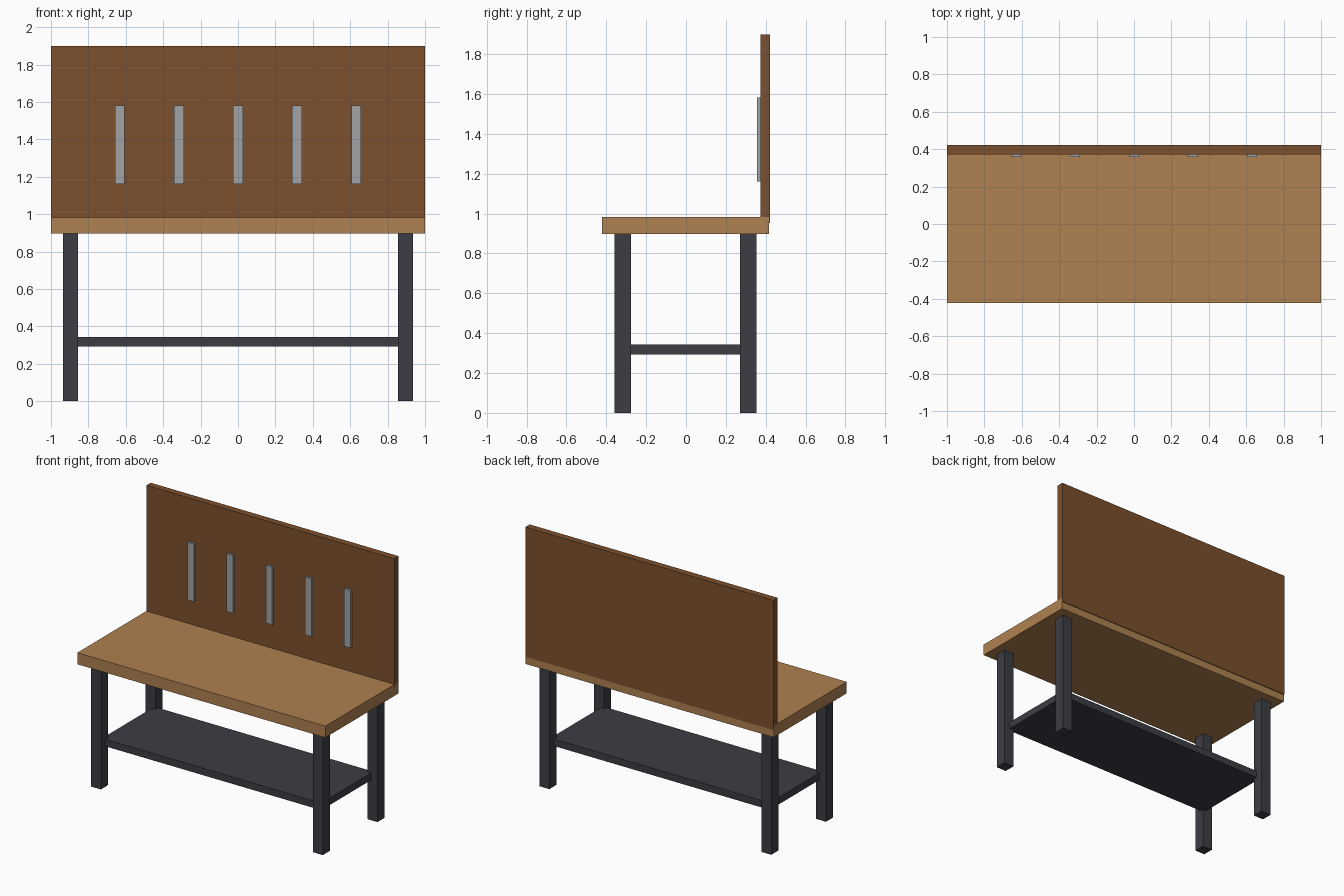
import bpy

if "Cube" in bpy.data.objects:
    bpy.data.objects.remove(bpy.data.objects["Cube"])


def material(name, rgb):
    mat = bpy.data.materials.new(name)
    mat.diffuse_color = (*rgb, 1.0)
    mat.use_nodes = True
    mat.node_tree.nodes["Principled BSDF"].inputs["Base Color"].default_value = mat.diffuse_color
    return mat


def box(name, x, y, z, mat):
    """Box spanning the (min, max) ranges given on each axis."""
    ranges = (x, y, z)
    bpy.ops.mesh.primitive_cube_add(size=1, location=[(a + b) / 2 for a, b in ranges])
    ob = bpy.context.object
    ob.name = name
    ob.scale = [b - a for a, b in ranges]
    bpy.ops.object.transform_apply(location=False, rotation=False, scale=True)
    ob.data.materials.append(mat)
    return ob


wood = material("light_wood", (0.43, 0.22, 0.08))
dark_wood = material("dark_wood", (0.2, 0.08, 0.027))
frame = material("dark_metal", (0.045, 0.048, 0.058))
steel = material("steel", (0.36, 0.37, 0.38))

# Worktop
box("worktop", (-1, 1), (-0.4225, 0.4175), (0.898, 0.982), wood)

# Back panel, slightly proud of the worktop's rear edge
box("back_panel", (-1, 1), (0.3725, 0.4225), (0.953, 1.898), dark_wood)

# Four square legs
for side, cx in (("left", -0.895), ("right", 0.895)):
    for end, cy in (("front", -0.318), ("back", 0.312)):
        box(f"{end}_{side}_leg", (cx - 0.04, cx + 0.04),
            (cy - 0.041, cy + 0.041), (0, 0.9), frame)

# Lower shelf, let into the legs
box("lower_shelf", (-0.884, 0.884), (-0.304, 0.298), (0.293, 0.344), frame)

# Row of hanging tool strips on the panel
for i in range(5):
    cx = (i - 2) * 0.316
    box(f"tool_strip_{i + 1}", (cx - 0.026, cx + 0.026),
        (0.357, 0.378), (1.161, 1.581), steel)
